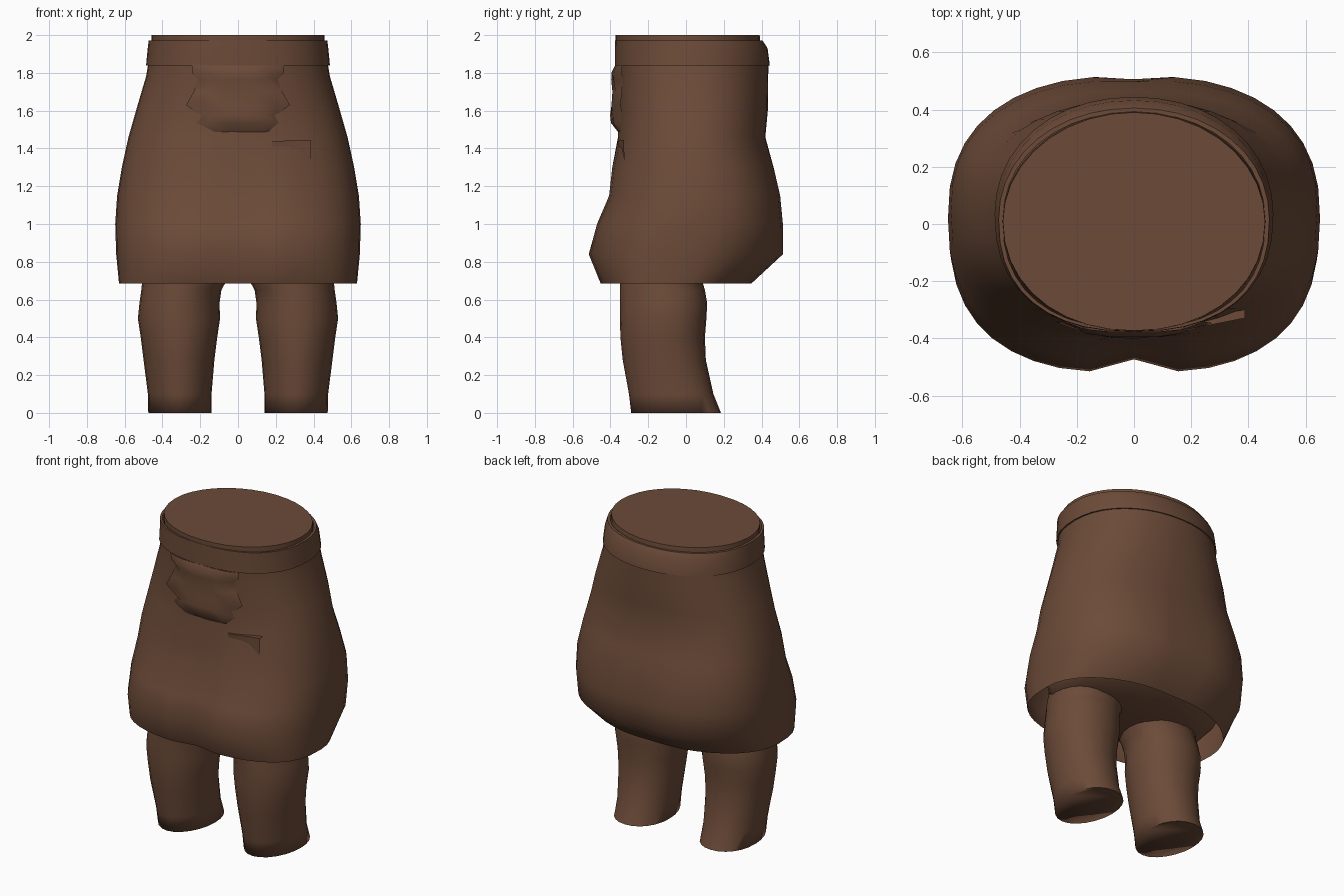
import bpy, bmesh, math
from mathutils import Vector

if "Cube" in bpy.data.objects:
    bpy.data.objects.remove(bpy.data.objects["Cube"])

brown = bpy.data.materials.new("brown cloth")
brown.diffuse_color = (0.15, 0.07, 0.04, 1)
brown.use_nodes = True
brown.node_tree.nodes["Principled BSDF"].inputs["Base Color"].default_value = brown.diffuse_color


def finish(name, bm, angle=40):
    bmesh.ops.recalc_face_normals(bm, faces=bm.faces)
    me = bpy.data.meshes.new(name)
    bm.to_mesh(me)
    bm.free()
    ob = bpy.data.objects.new(name, me)
    bpy.context.collection.objects.link(ob)
    me.materials.append(brown)
    bpy.context.view_layer.objects.active = ob
    ob.select_set(True)
    bpy.ops.object.shade_smooth_by_angle(angle=math.radians(angle))
    ob.select_set(False)
    return ob


def ring(x0, x1, y0, y1, z, pf=2.0, pb=2.0, n=28, dip=0.0, shift=0.0):
    """Rounded outline: squareness at front and back, dips at the middle, widest line shifted in y."""
    cx, a = (x0 + x1) / 2, (x1 - x0) / 2
    cy = (y0 + y1) / 2 + shift
    pts = []
    for i in range(n):
        t = 2 * math.pi * i / n
        c, s = math.cos(t), math.sin(t)
        p = pb if s > 0 else pf
        x = a * math.copysign(abs(c) ** (2 / p), c)
        b = (y1 - cy) if s > 0 else (cy - y0)
        k = abs(s) ** (2 / p)
        d = dip * math.exp(-(x / 0.12) ** 4) * (0.35 if s > 0 else 1)
        y = math.copysign(k * (b * (1 + dip * 0.5) - d), s)
        pts.append(Vector((cx + x, cy + y, z)))
    return pts


def loft(name, rings, bottom=False, top=False, angle=40):
    bm = bmesh.new()
    rows = [[bm.verts.new(p) for p in r] for r in rings]
    n = len(rows[0])
    for lo, hi in zip(rows, rows[1:]):
        for i in range(n):
            j = (i + 1) % n
            bm.faces.new((lo[i], lo[j], hi[j], hi[i]))
    if bottom:
        bm.faces.new(rows[0][::-1])
    if top:
        bm.faces.new(rows[-1])
    return finish(name, bm, angle)


# Skirt, open at the hem: height, half width, front, back, centre dip, front and back squareness
skirt = [(0.685, .63, -.45, .35, .03, 2.8, 2.1), (0.84, .645, -.51, .51, .05, 2.6, 2.35),
         (1.0, .65, -.47, .51, .04, 2.5, 2.45), (1.15, .64, -.41, .50, .02, 2.45, 2.4),
         (1.3, .615, -.395, .465, .01, 2.4, 2.35), (1.46, .58, -.36, .42, 0, 2.35, 2.3),
         (1.6, .54, -.36, .433, 0, 2.35, 2.25), (1.78, .487, -.362, .435, 0, 2.35, 2.15),
         (1.85, .475, -.368, .437, 0, 2.35, 2.1)]
loft("skirt", [ring(-w, w, f, b, z, p, q, 40, d) for z, w, f, b, d, p, q in skirt], angle=75)

# Waistband with a small lip
band = [(1.838, .474, -.367, .437), (1.838, .487, -.376, .444),
        (1.93, .478, -.376, .432), (1.972, .473, -.375, .405), (1.972, .458, -.365, .39)]
loft("waistband", [ring(-w, w, f, b, z, 2.35, 2.1, 40) for z, w, f, b in band])

# Body under the skirt, rising to the flat end above the waistband
body = [(.70, .40, -.25, .03), (.73, .52, -.34, .18), (.80, .57, -.37, .34), (.88, .58, -.38, .41),
        (1.0, .595, -.39, .44), (1.15, .60, -.365, .45), (1.3, .58, -.35, .42), (1.46, .545, -.33, .385),
        (1.6, .505, -.33, .39), (1.85, .452, -.345, .39), (1.95, .46, -.374, .395),
        (2.0, .458, -.373, .39)]
loft("body", [ring(-w, w, f, b, z, 2.1, 2.0, 36) for z, w, f, b in body], True, True, 60)

# Legs: height, inner, outer, front, back
leg = [(0, .14, .475, -.29, .185), (.1, .14, .477, -.302, .145), (.28, .125, .50, -.335, .105),
       (.4, .11, .515, -.347, .10), (.5, .095, .53, -.35, .108), (.58, .098, .522, -.35, .112),
       (.65, .088, .512, -.35, .10), (.72, .05, .505, -.35, .08), (.85, .0, .51, -.35, .25)]
for side, label in ((1, "right_leg"), (-1, "left_leg")):
    rows = [ring(*sorted((side * i, side * o)), f, b, z, 1.95, 2.15, 24, 0, .02)
            for z, i, o, f, b in leg]
    loft(label, rows, bottom=True, top=True, angle=95)

# Crumpled front pouch blending into the skirt: height, half width, depth at the middle
bm = bmesh.new()
pouch = [(1.838, .245, -.376), (1.80, .243, -.395), (1.765, .212, -.39),
         (1.70, .235, -.388), (1.63, .275, -.39), (1.575, .20, -.398), (1.535, .225, -.393),
         (1.475, .16, -.35)]
cols = [-1, -.7, -.35, 0, .35, .7, 1]
grid = []
for k, (z, w, y) in enumerate(pouch):
    row = []
    for c in cols:
        crease = .006 * math.cos(c * 9 + k * 1.7) if 1 < k < 7 else 0
        row.append(bm.verts.new((c * w, y + crease + (-.34 - y) * c ** 4, z)))
    grid.append(row)
for a, b in zip(grid, grid[1:]):
    for i in range(len(cols) - 1):
        bm.faces.new((a[i], b[i], b[i + 1], a[i + 1]))
finish("front_pouch", bm, 80)

# Small flap beside the pouch, sinking into the skirt at its lower edge
bm = bmesh.new()
xs = [.18, .225, .27, .32, .387]
upper = [(x, -.362 + .2 * max(0, x - .22), 1.437 + .06 * min(.15, x - .18)) for x in xs]
lower = [1.41, 1.412, 1.41, 1.395, 1.33]
rows = [[bm.verts.new((x, y + .03, z)) for x, y, z in upper],
        [bm.verts.new(p) for p in upper],
        [bm.verts.new((x, y + .003, lo)) for (x, y, z), lo in zip(upper, lower)]]
for a, b in zip(rows, rows[1:]):
    for i in range(len(xs) - 1):
        bm.faces.new((a[i], b[i], b[i + 1], a[i + 1]))
finish("front_flap", bm, 40)
